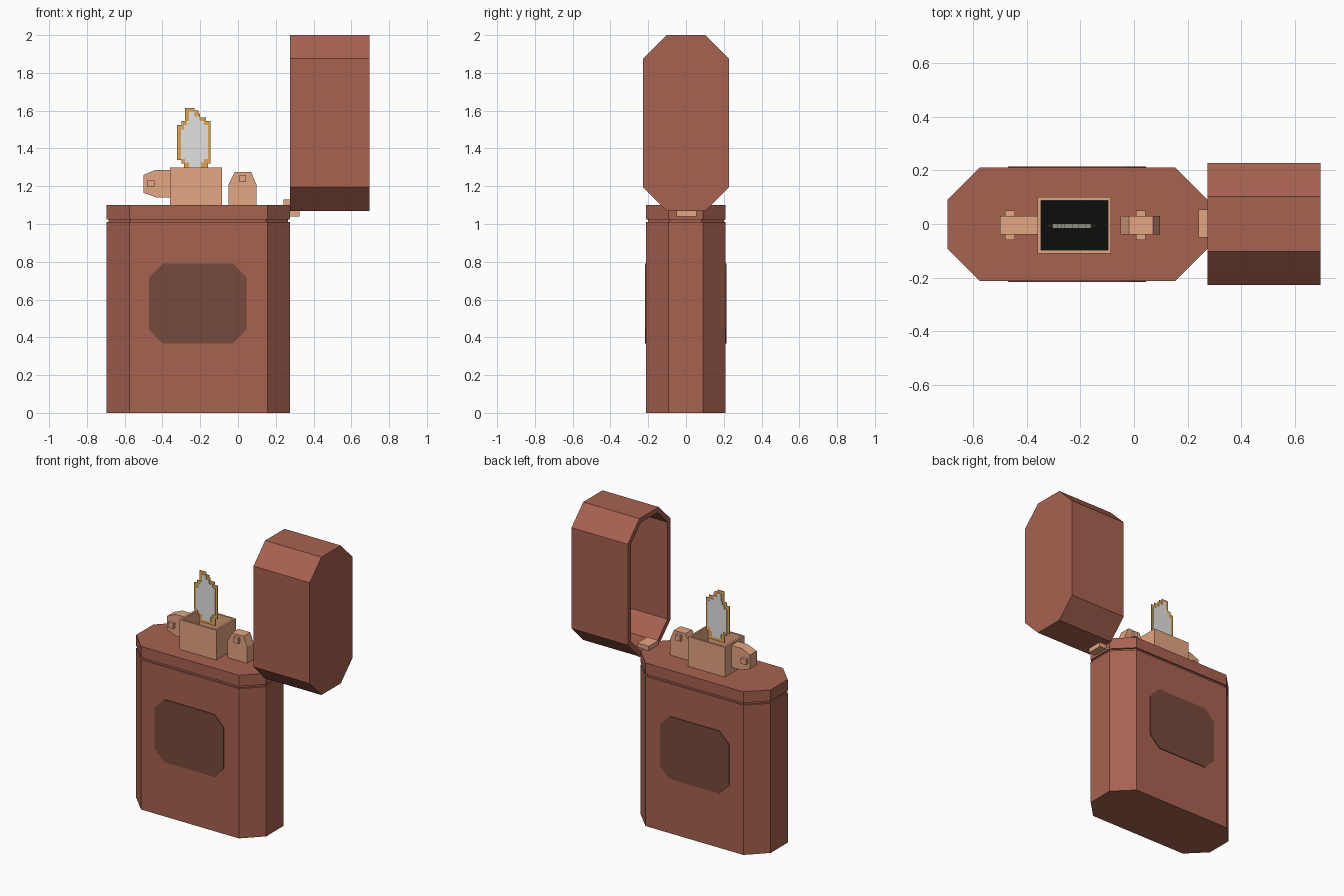
import bpy, bmesh
from mathutils import Vector

if "Cube" in bpy.data.objects:
    bpy.data.objects.remove(bpy.data.objects["Cube"])


def material(name, rgb):
    m = bpy.data.materials.new(name)
    m.diffuse_color = (*rgb, 1)
    m.use_nodes = True
    m.node_tree.nodes["Principled BSDF"].inputs["Base Color"].default_value = m.diffuse_color
    return m


COPPER = material("copper brown", (0.386, 0.122, 0.080))
DARK = material("dark brown", (0.185, 0.067, 0.043))
TAN = material("tan metal", (0.775, 0.381, 0.223))
BLACK = material("black", (0.004, 0.004, 0.004))
ORANGE = material("flame orange", (0.768, 0.376, 0.080))
PALE = material("flame white", (0.768, 0.768, 0.768))


def octagon(a0, a1, b0, b1, c):
    """Rectangle with its four corners cut off by c."""
    return [(a0 + c, b0), (a1 - c, b0), (a1, b0 + c), (a1, b1 - c),
            (a1 - c, b1), (a0 + c, b1), (a0, b1 - c), (a0, b0 + c)]


def rect(a0, a1, b0, b1):
    return [(a0, b0), (a1, b0), (a1, b1), (a0, b1)]


def prism(name, pts, axis, lo, hi, mats, hollow=None):
    """Extrude a profile along an axis; hollow = (direction, wall, depth)."""
    place = {"x": lambda p, t: (t, p[0], p[1]),
             "y": lambda p, t: (p[0], t, p[1]),
             "z": lambda p, t: (p[0], p[1], t)}[axis]
    bm = bmesh.new()
    rings = [[bm.verts.new(place(p, t)) for p in pts] for t in (lo, hi)]
    n = len(pts)
    for ring in rings:
        bm.faces.new(ring)
    for i in range(n):
        j = (i + 1) % n
        bm.faces.new((rings[0][i], rings[0][j], rings[1][j], rings[1][i]))
    bmesh.ops.recalc_face_normals(bm, faces=bm.faces)
    if hollow:
        direction, wall, depth = Vector(hollow[0]), hollow[1], hollow[2]
        face = max(bm.faces, key=lambda f: f.normal.dot(direction))
        bmesh.ops.inset_region(bm, faces=[face], thickness=wall)
        floor = bmesh.ops.extrude_discrete_faces(bm, faces=[face])["faces"][0]
        bmesh.ops.translate(bm, verts=floor.verts, vec=-direction * depth)
        floor.material_index = len(mats) - 1
    mesh = bpy.data.meshes.new(name)
    bm.to_mesh(mesh)
    bm.free()
    for m in mats:
        mesh.materials.append(m)
    obj = bpy.data.objects.new(name, mesh)
    bpy.context.collection.objects.link(obj)
    return obj


def stepped(rows):
    """Stair-step outline from rows of (bottom, top, left, right)."""
    right = [p for z0, z1, _, x1 in rows for p in ((x1, z0), (x1, z1))]
    left = [p for z0, z1, x0, _ in reversed(rows) for p in ((x0, z1), (x0, z0))]
    return right + left


# Case body with a thin groove under the top rim
prism("case_body", octagon(-0.695, 0.275, -0.212, 0.21, 0.12), "z", 0, 1.01, [COPPER])
prism("case_groove", octagon(-0.685, 0.265, -0.202, 0.20, 0.117), "z", 1.005, 1.03, [COPPER])
prism("case_rim", octagon(-0.695, 0.275, -0.212, 0.21, 0.12), "z", 1.025, 1.10, [COPPER])

# Dark plates on the front and back
for name, y0, y1 in (("front_plate", -0.217, -0.211), ("back_plate", 0.209, 0.215)):
    prism(name, octagon(-0.47, 0.045, 0.368, 0.79, 0.072), "y", y0, y1, [DARK])

# Open lid, hollow towards the case
prism("lid", octagon(-0.228, 0.228, 1.07, 2.0, 0.125), "x", 0.275, 0.695, [COPPER],
      hollow=((-1, 0, 0), 0.035, 0.38))

# Hinge
prism("hinge", [(0.24, 1.10), (0.275, 1.10), (0.275, 1.04), (0.325, 1.04),
                (0.325, 1.13), (0.24, 1.13)], "y", -0.05, 0.055, [TAN])

# Wick chimney with a black floor
prism("chimney", rect(-0.36, -0.085, -0.11, 0.10), "z", 1.10, 1.30, [TAN, BLACK],
      hollow=((0, 0, 1), 0.018, 0.17))

# Spark wheel on the left and cam on the right, each with a pin
prism("spark_wheel", [(-0.36, 1.14), (-0.43, 1.14), (-0.50, 1.165), (-0.50, 1.26),
                      (-0.435, 1.287), (-0.36, 1.287)], "y", -0.04, 0.03, [TAN])
prism("wheel_pin", rect(-0.482, -0.443, 1.195, 1.23), "y", -0.06, 0.05, [TAN])
prism("cam", [(-0.05, 1.10), (0.097, 1.10), (0.097, 1.21), (0.07, 1.275),
              (-0.018, 1.275), (-0.05, 1.21)], "y", -0.04, 0.03, [TAN])
prism("cam_pin", rect(0.008, 0.042, 1.222, 1.26), "y", -0.06, 0.05, [TAN])

# Flame: pale core in front of and behind a thin orange outline
outline = [(1.27, 1.32, -0.285, -0.16), (1.32, 1.34, -0.30, -0.145),
           (1.34, 1.525, -0.322, -0.145), (1.525, 1.545, -0.30, -0.145),
           (1.545, 1.565, -0.28, -0.17), (1.565, 1.585, -0.28, -0.20),
           (1.585, 1.60, -0.28, -0.21), (1.60, 1.615, -0.28, -0.23)]
core = [(1.29, 1.325, -0.26, -0.195), (1.325, 1.345, -0.28, -0.18),
        (1.345, 1.50, -0.303, -0.16), (1.50, 1.525, -0.285, -0.16),
        (1.525, 1.545, -0.27, -0.18), (1.545, 1.57, -0.26, -0.205),
        (1.57, 1.595, -0.26, -0.23)]
prism("flame_outline", stepped(outline), "y", -0.009, -0.005, [ORANGE])
prism("flame_core", stepped(core), "y", -0.014, 0.0, [PALE])
